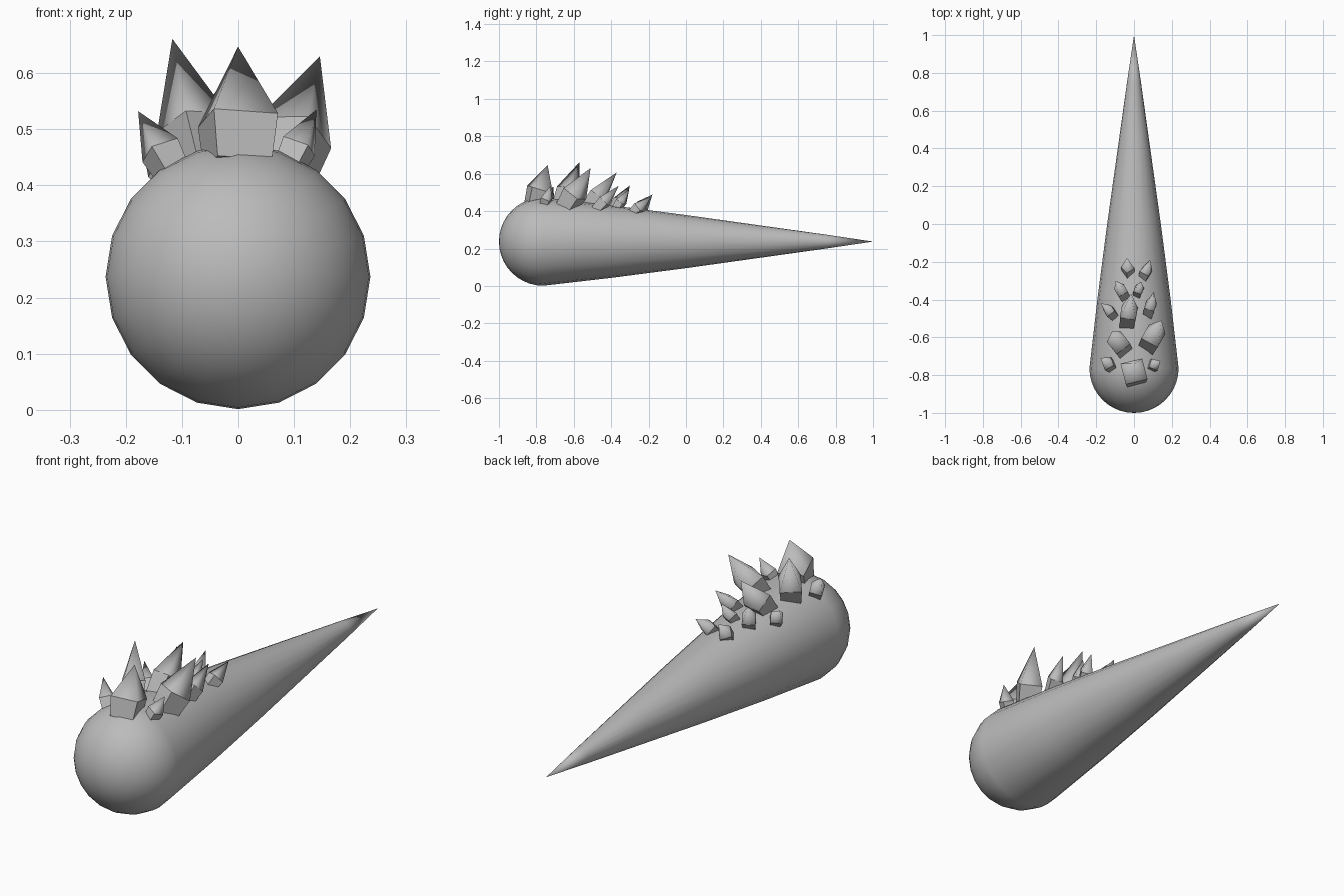
import bpy, bmesh, math
from mathutils import Vector, Matrix

if "Cube" in bpy.data.objects:
    bpy.data.objects.remove(bpy.data.objects["Cube"])

grey = bpy.data.materials.new("stone grey")
grey.diffuse_color = (0.5, 0.5, 0.5, 1)
grey.use_nodes = True
grey.node_tree.nodes["Principled BSDF"].inputs["Base Color"].default_value = grey.diffuse_color

R, CZ, CY, SIDES = 0.236, 0.237, -0.764, 20


def finish(bm, name):
    bmesh.ops.recalc_face_normals(bm, faces=bm.faces)
    mesh = bpy.data.meshes.new(name)
    bm.to_mesh(mesh)
    bm.free()
    mesh.materials.append(grey)
    obj = bpy.data.objects.new(name, mesh)
    bpy.context.collection.objects.link(obj)
    return obj


def skin(bm, a, b):
    """Join two rings, or a ring and a single tip vertex."""
    faces = []
    big = max(len(a), len(b))
    for i in range(big):
        j = (i + 1) % big
        if len(a) == 1:
            quad = (a[0], b[i], b[j])
        elif len(b) == 1:
            quad = (a[i], a[j], b[0])
        else:
            quad = (a[i], a[j], b[j], b[i])
        faces.append(bm.faces.new(quad))
    return faces


# Body: round nose running into a long, slightly bulging cone
profile = [(CY - R * math.cos(t), R * math.sin(t))
           for t in (math.pi / 2 * k / 10 for k in range(11))]
profile += [(-0.4, 0.194), (0, 0.142), (0.4, 0.086), (0.75, 0.037), (1, 0)]
bm = bmesh.new()
previous = None
for y, r in profile:
    if r < 1e-5:
        ring = [bm.verts.new((0, y, CZ))]
    else:
        ring = [bm.verts.new((r * math.sin(2 * math.pi * i / SIDES), y,
                              CZ + r * math.cos(2 * math.pi * i / SIDES)))
                for i in range(SIDES)]
    if previous:
        skin(bm, previous, ring)
    previous = ring
for f in bm.faces:
    f.smooth = True
finish(bm, "body")


# Crystals: flared four-sided block with a softly shaded point
def crystal(name, base, tip, width, twist):
    base, tip = Vector(base), Vector(tip)
    axis = tip - base
    z = axis.normalized()
    y = z.cross(Vector((1, 0, 0))).normalized()
    x = y.cross(z)
    spin = Matrix.Rotation(math.radians(twist), 3, z)
    x, y = spin @ x, spin @ y
    corners = ((-1, -1), (1, -1), (1, 1), (-1, 1))
    bm = bmesh.new()

    def square(along, size):
        return [bm.verts.new(base + axis * along + (x * u + y * v) * size / 2)
                for u, v in corners]

    low, high = square(0, width * 0.85), square(0.38, width)
    bm.faces.new(low)
    skin(bm, low, high)
    for f in skin(bm, high, [bm.verts.new(tip)]):
        f.smooth = True
    for i in range(4):
        bm.edges.get((high[i], high[(i + 1) % 4])).smooth = False
    finish(bm, name)


# base point, tip, width, twist in degrees
crystals = [
    ((0.00, -0.805, 0.435), (0.00, -0.74, 0.647), 0.118, 14),
    ((-0.115, -0.757, 0.42), (-0.178, -0.71, 0.532), 0.055, 20),
    ((0.09, -0.757, 0.43), (0.14, -0.725, 0.535), 0.05, -15),
    ((-0.06, -0.665, 0.42), (-0.117, -0.57, 0.661), 0.092, 35),
    ((0.075, -0.645, 0.41), (0.146, -0.51, 0.63), 0.10, -25),
    ((-0.035, -0.53, 0.41), (-0.015, -0.37, 0.607), 0.085, -8),
    ((-0.105, -0.485, 0.40), (-0.175, -0.42, 0.495), 0.05, 25),
    ((0.075, -0.48, 0.405), (0.105, -0.36, 0.535), 0.056, -15),
    ((-0.05, -0.385, 0.405), (-0.098, -0.30, 0.537), 0.056, 25),
    ((0.017, -0.375, 0.41), (0.037, -0.305, 0.515), 0.045, -20),
    ((-0.03, -0.265, 0.39), (-0.037, -0.18, 0.488), 0.052, 35),
    ((0.05, -0.285, 0.385), (0.085, -0.19, 0.475), 0.052, -25),
]
for n, spec in enumerate(crystals, 1):
    crystal(f"crystal_{n}", *spec)
